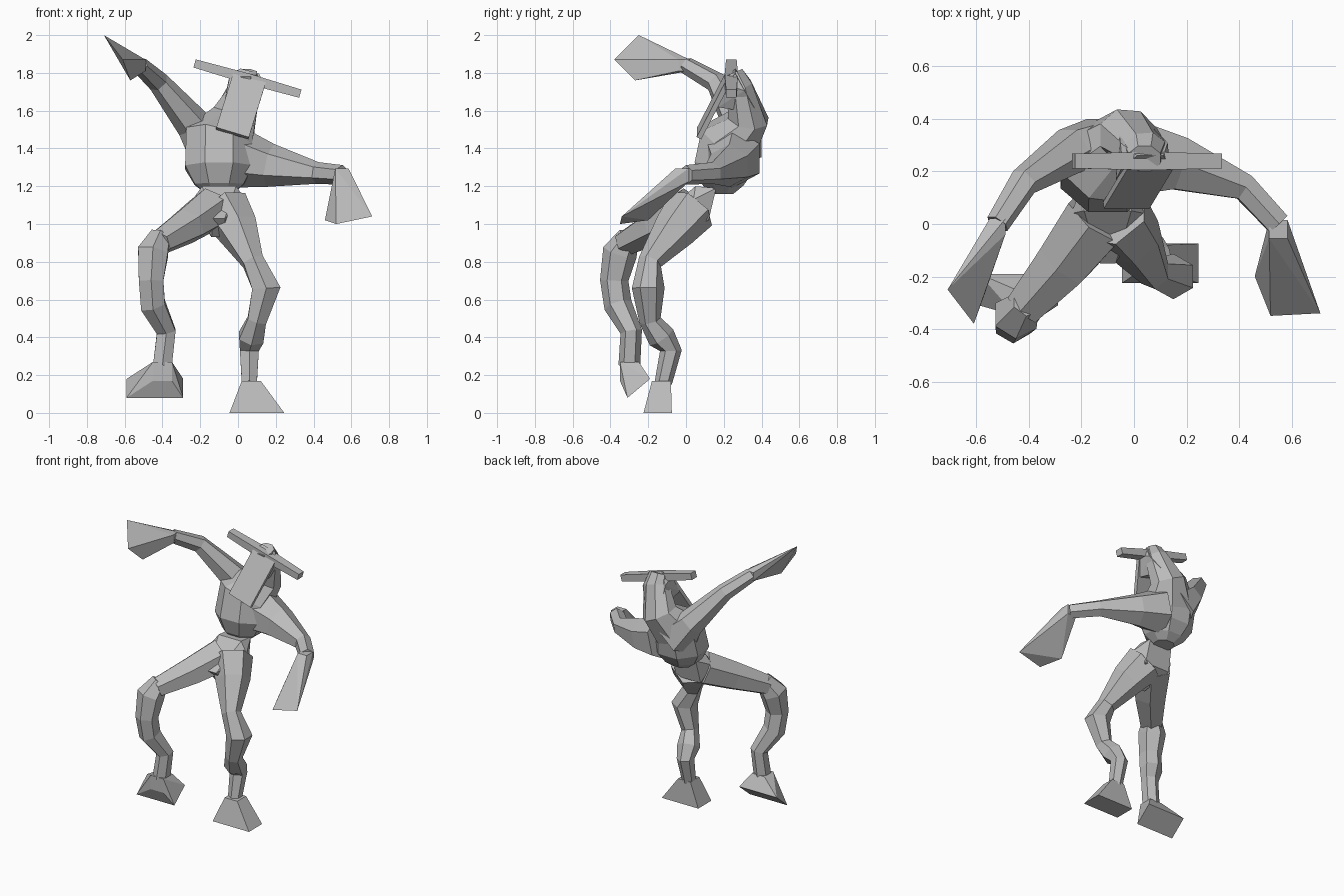
import bpy
import bmesh
from math import cos, sin, tau
from mathutils import Vector

cube = bpy.data.objects.get("Cube")
if cube:
    bpy.data.objects.remove(cube, do_unlink=True)

grey = bpy.data.materials.new("plain grey")
grey.use_nodes = True
grey.diffuse_color = (0.5, 0.5, 0.5, 1)
grey.node_tree.nodes["Principled BSDF"].inputs["Base Color"].default_value = grey.diffuse_color
both_sides = (-1, 1)


def finish(name, bm):
    """Turn a bmesh into a flat shaded grey object."""
    bmesh.ops.recalc_face_normals(bm, faces=bm.faces[:])
    mesh = bpy.data.meshes.new(name)
    bm.to_mesh(mesh)
    bm.free()
    mesh.materials.append(grey)
    part = bpy.data.objects.new(name, mesh)
    bpy.context.scene.collection.objects.link(part)


def tube(name, stations, sides=6, hint=(1, 0, 0), depth=1):
    """Loft rings along a path of stations, each a centre and a half width."""
    bm = bmesh.new()
    centres = [Vector(station[:-1]) for station in stations]
    stretch = 1 / cos(tau / sides / 2)
    rings = []
    for index, centre in enumerate(centres):
        following = centres[min(index + 1, len(centres) - 1)]
        previous = centres[max(index - 1, 0)]
        tangent = (following - previous).normalized()
        across = Vector(hint)
        across = (across - tangent * across.dot(tangent)).normalized()
        outward = tangent.cross(across) * depth
        radius = stations[index][-1] * stretch
        angles = [(k + 0.5) * tau / sides for k in range(sides)]
        rings.append([
            bm.verts.new(centre + (across * cos(angle) + outward * sin(angle)) * radius)
            for angle in angles
        ])
    for low, high in zip(rings, rings[1:]):
        for k in range(sides):
            bm.faces.new((low[k - 1], low[k], high[k], high[k - 1]))
    bm.faces.new(rings[0])
    bm.faces.new(rings[-1])
    finish(name, bm)


def hull(name, points):
    """Wrap corner points in a faceted solid."""
    bm = bmesh.new()
    for point in points:
        bm.verts.new(point)
    result = bmesh.ops.convex_hull(bm, input=bm.verts[:])
    spare = [item for item in result["geom_interior"] if isinstance(item, bmesh.types.BMVert)]
    bmesh.ops.delete(bm, geom=spare, context="VERTS")
    bmesh.ops.dissolve_limit(bm, angle_limit=0.05, verts=bm.verts[:], edges=bm.edges[:])
    finish(name, bm)


def joint(centre, radius):
    """Corners of a small box around a wrist or ankle."""
    return [
        Vector(centre) + Vector((x, y, z)) * radius
        for x in both_sides for y in both_sides for z in both_sides
    ]


def foot(name, ankle, sole, width, length, heel_rise=0):
    """Flare an ankle out to a rectangular sole whose heel may be lifted."""
    corners = [
        Vector(sole) + Vector((side * width, end * length, end * heel_rise))
        for side in both_sides for end in both_sides
    ]
    hull(name, joint(ankle, 0.05) + corners)


# Trunk: belly, chest, hunched back, then the neck curling forward
tube("torso", [
    (-0.1, 0.19, 1.16, 0.07),
    (-0.1, 0.19, 1.21, 0.13),
    (-0.1, 0.2, 1.3, 0.18),
    (-0.1, 0.23, 1.44, 0.18),
    (-0.02, 0.33, 1.56, 0.12),
    (0.04, 0.28, 1.73, 0.08),
    (0.04, 0.25, 1.8, 0.06),
], sides=8, depth=0.87)

# Pelvis: narrow waist, wide hips, wedge running forward to the crotch
pelvis_pairs = [(0.09, 0.05, 1.2), (0.09, 0.16, 1.19), (0.14, 0.04, 1.13),
                (0.1, 0.12, 1.02), (0.03, -0.15, 1.03), (0.04, -0.06, 0.93)]
hull("pelvis", [
    (-0.1 + side * spread, y, z) for spread, y, z in pelvis_pairs for side in both_sides
])

# Head: flat hanging face, skull leaning to one side, ears along the same tilt
tube("face", [(0.06, 0.22, 1.77, 0.09), (-0.03, 0.07, 1.48, 0.09)],
     sides=4, hint=(1, 0, -0.27), depth=0.15)
skull_pairs = [(0.09, 0.22, 1.76), (0.05, 0.26, 1.81), (0.09, 0.31, 1.73),
               (0.06, 0.38, 1.6), (0.08, 0.17, 1.64)]
hull("skull", [
    (0.05 + side * spread + (z - 1.77) * 0.3, y, z - side * spread * 0.27)
    for spread, y, z in skull_pairs for side in both_sides
])
for name, side in (("left_ear", 1), ("right_ear", -1)):
    tube(name, [
        (0.05, 0.24, 1.77, 0.035),
        (0.05 + side * 0.28, 0.24, 1.77 - side * 0.08, 0.028),
    ], sides=4, hint=(0, 1, 0), depth=0.8)

# Raised right arm with a paddle hand
tube("right_arm", [
    (-0.13, 0.27, 1.41, 0.13),
    (-0.24, 0.28, 1.53, 0.08),
    (-0.42, 0.16, 1.75, 0.05),
    (-0.52, 0, 1.84, 0.04),
], hint=(0, 1, 0))
hull("right_hand", joint((-0.52, -0.01, 1.84), 0.03) + [
    (-0.71, -0.25, 2), (-0.61, -0.38, 1.87), (-0.57, -0.27, 1.76),
])

# Lowered left arm with a paddle hand
tube("left_arm", [
    (0, 0.25, 1.35, 0.14),
    (0.17, 0.23, 1.31, 0.1),
    (0.42, 0.14, 1.27, 0.05),
    (0.55, 0, 1.26, 0.045),
], hint=(0, 1, 0))
hull("left_hand", joint((0.55, -0.02, 1.26), 0.035) + [
    (0.46, -0.2, 1.02), (0.52, -0.35, 1), (0.71, -0.34, 1.04),
])

# Wide bent right leg
tube("right_thigh", [
    (-0.14, 0.02, 1.08, 0.12),
    (-0.27, -0.15, 0.99, 0.1),
    (-0.42, -0.32, 0.9, 0.07),
], hint=(1, -1, 0), depth=0.85)
tube("right_shin", [
    (-0.41, -0.3, 0.94, 0.05),
    (-0.45, -0.35, 0.85, 0.08),
    (-0.46, -0.38, 0.7, 0.065),
    (-0.45, -0.36, 0.57, 0.065),
    (-0.38, -0.29, 0.43, 0.05),
    (-0.4, -0.3, 0.25, 0.05),
])
foot("right_foot", (-0.4, -0.3, 0.22), (-0.44, -0.25, 0.13), 0.15, 0.06, heel_rise=0.05)

# Straighter left leg
tube("left_leg", [
    (-0.07, 0.03, 1.08, 0.12),
    (0, -0.06, 0.97, 0.1),
    (0.08, -0.19, 0.8, 0.055),
    (0.15, -0.2, 0.66, 0.075),
    (0.1, -0.19, 0.49, 0.05),
    (0.07, -0.13, 0.4, 0.065),
    (0.06, -0.08, 0.33, 0.05),
    (0.06, -0.12, 0.16, 0.04),
])
foot("left_foot", (0.07, -0.13, 0.12), (0.1, -0.15, 0), 0.145, 0.075)
